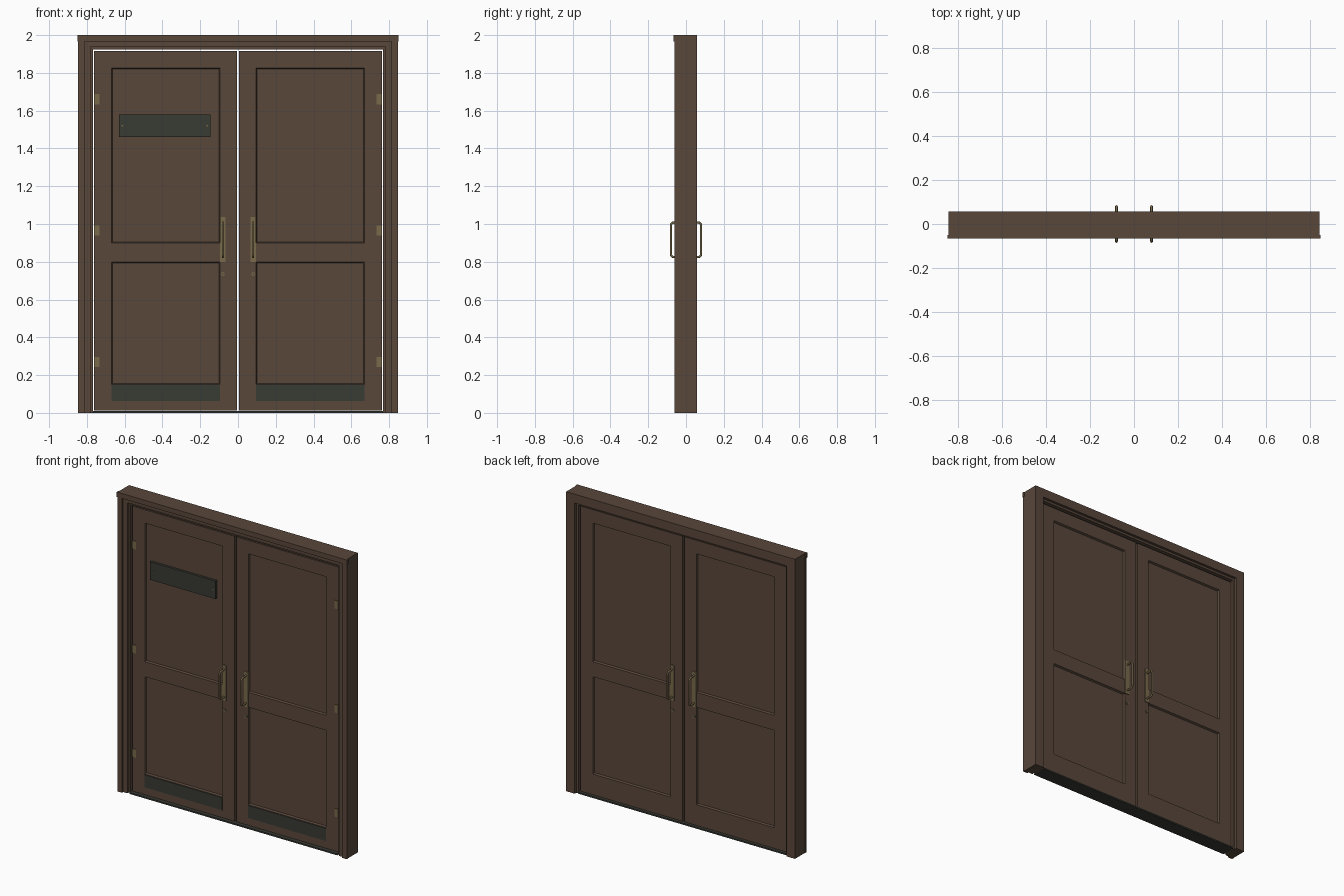
import bpy, bmesh, math
from mathutils import Vector, Matrix

if "Cube" in bpy.data.objects:
    bpy.data.objects.remove(bpy.data.objects["Cube"])


def material(name, rgb):
    m = bpy.data.materials.new(name)
    m.diffuse_color = (*rgb, 1)
    m.use_nodes = True
    m.node_tree.nodes["Principled BSDF"].inputs["Base Color"].default_value = m.diffuse_color
    return m


BROWN = material("brown wood", (0.100, 0.063, 0.044))
DARK = material("dark metal", (0.040, 0.043, 0.034))
BRASS = material("dull brass", (0.190, 0.145, 0.070))


def finish(bm, name, mat):
    bmesh.ops.recalc_face_normals(bm, faces=bm.faces)
    me = bpy.data.meshes.new(name)
    bm.to_mesh(me)
    bm.free()
    me.materials.append(mat)
    ob = bpy.data.objects.new(name, me)
    bpy.context.collection.objects.link(ob)
    return ob


def add_box(bm, x0, x1, y0, y1, z0, z1):
    size = Matrix.Diagonal((x1 - x0, y1 - y0, z1 - z0, 1))
    mid = Matrix.Translation(((x0 + x1) / 2, (y0 + y1) / 2, (z0 + z1) / 2))
    bmesh.ops.create_cube(bm, size=1, matrix=mid @ size)


def box(name, mat, *dims):
    bm = bmesh.new()
    add_box(bm, *dims)
    return finish(bm, name, mat)


def portal(name, outer, inner, top, under, y0, y1):
    """Upside-down U profile, extruded in depth."""
    pts = [(-outer, 0), (-outer, top), (outer, top), (outer, 0),
           (inner, 0), (inner, under), (-inner, under), (-inner, 0)]
    bm = bmesh.new()
    a = [bm.verts.new((x, y0, z)) for x, z in pts]
    b = [bm.verts.new((x, y1, z)) for x, z in pts]
    for ring in (a, b):
        for q in ((0, 1, 6, 7), (1, 2, 5, 6), (2, 3, 4, 5)):
            bm.faces.new([ring[i] for i in q])
    for i in range(8):
        j = (i + 1) % 8
        bm.faces.new((a[i], a[j], b[j], b[i]))
    return finish(bm, name, BROWN)


# Frame: main surround, inner lining, front trim and top cap
portal("frame", 0.845, 0.782, 2.0, 1.94, -0.05, 0.057)
portal("frame_lining", 0.783, 0.768, 1.941, 1.925, -0.035, 0.04)
portal("front_trim", 0.847, 0.813, 1.998, 1.967, -0.062, -0.049)
box("top_trim", BROWN, -0.85, 0.85, -0.066, -0.05, 1.967, 2.0)
box("threshold", DARK, -0.768, 0.768, -0.05, 0.045, 0.0, 0.01)

DOOR_F, DOOR_B = -0.027, 0.027
PANELS = ((0.15, 0.80), (0.90, 1.825))
PX0, PX1 = 0.095, 0.67


def door(name, s):
    """Slab cut into stiles and rails, panels sunk on both faces."""
    bm = bmesh.new()
    xs = sorted((s * 0.006, s * 0.762))
    add_box(bm, *xs, DOOR_F, DOOR_B, 0.012, 1.915)
    cuts = [((s * x, 0, 0), (1, 0, 0)) for x in (PX0, PX1)]
    cuts += [((0, 0, z), (0, 0, 1)) for p in PANELS for z in p]
    for co, no in cuts:
        bmesh.ops.bisect_plane(bm, geom=bm.verts[:] + bm.edges[:] + bm.faces[:],
                               plane_co=co, plane_no=no)
    bmesh.ops.recalc_face_normals(bm, faces=bm.faces)
    sunk = []
    for f in bm.faces:
        c = f.calc_center_median()
        if (abs(f.normal.y) > 0.9 and PX0 < abs(c.x) < PX1
                and any(a < c.z < b for a, b in PANELS)):
            sunk.append(f)
    bmesh.ops.inset_individual(bm, faces=sunk, thickness=0.008, depth=-0.012)
    return finish(bm, name, BROWN)


def grip_path():
    """Rounded C path as (distance from door, height)."""
    r, out, z0, z1 = 0.016, 0.053, 0.825, 1.008
    pts = [(0.0, z0)]
    for cz, start in ((z0 + r, -90), (z1 - r, 0)):
        for k in range(5):
            a = math.radians(start + k * 22.5)
            pts.append((out - r + r * math.cos(a), cz + r * math.sin(a)))
    return pts + [(0.0, z1)]


def pull_handle(name, x, face, d):
    cu = bpy.data.curves.new(name, 'CURVE')
    cu.dimensions = '3D'
    cu.bevel_depth = 0.006
    cu.bevel_resolution = 2
    cu.use_fill_caps = True
    path = grip_path()
    sp = cu.splines.new('POLY')
    sp.points.add(len(path) - 1)
    for p, (o, z) in zip(sp.points, path):
        p.co = (x, face + d * o, z, 1)
    cu.materials.append(BRASS)
    ob = bpy.data.objects.new(name, cu)
    bpy.context.collection.objects.link(ob)


def disc(name, mat, x, y, z, r, depth):
    bm = bmesh.new()
    m = Matrix.Translation((x, y, z)) @ Matrix.Rotation(math.pi / 2, 4, 'X')
    bmesh.ops.create_cone(bm, cap_ends=True, segments=16, radius1=r,
                          radius2=r, depth=depth, matrix=m)
    return finish(bm, name, mat)


for side, s in (("left", -1), ("right", 1)):
    door(side + "_door", s)
    # Kick plate below the lower front panel
    kx = sorted((s * PX0, s * PX1))
    box(side + "_kick_plate", DARK, *kx, DOOR_F - 0.004, DOOR_F + 0.001, 0.063, 0.147)
    # Hinges
    hx = sorted((s * 0.733, s * 0.762))
    for i, z in enumerate((0.27, 0.965, 1.66)):
        box(f"{side}_hinge_{i + 1}", BRASS, *hx, DOOR_F - 0.004, DOOR_F + 0.001,
            z - 0.027, z + 0.027)
    # Handles and locks on both faces
    hx = s * 0.08
    for end, face, d in (("front", DOOR_F, -1), ("back", DOOR_B, 1)):
        tag = f"{side}_{end}"
        ys = sorted((face - d * 0.001, face + d * 0.005))
        box(tag + "_handle_plate", BRASS, hx - 0.015, hx + 0.015, *ys, 0.80, 1.036)
        pull_handle(tag + "_handle_grip", hx, face, d)
        disc(tag + "_lock", BRASS, hx, face + d * 0.002, 0.735, 0.010, 0.006)
        disc(tag + "_keyhole", DARK, hx, face + d * 0.005, 0.735, 0.004, 0.002)

# Blank sign plate with a screw at each end, fixed to the upper left panel
SIGN_F = DOOR_F - 0.004
box("sign_plate", DARK, -0.63, -0.145, SIGN_F, DOOR_F + 0.013, 1.46, 1.58)
for x in (-0.612, -0.163):
    disc("sign_screw", BRASS, x, SIGN_F - 0.001, 1.52, 0.005, 0.003)
